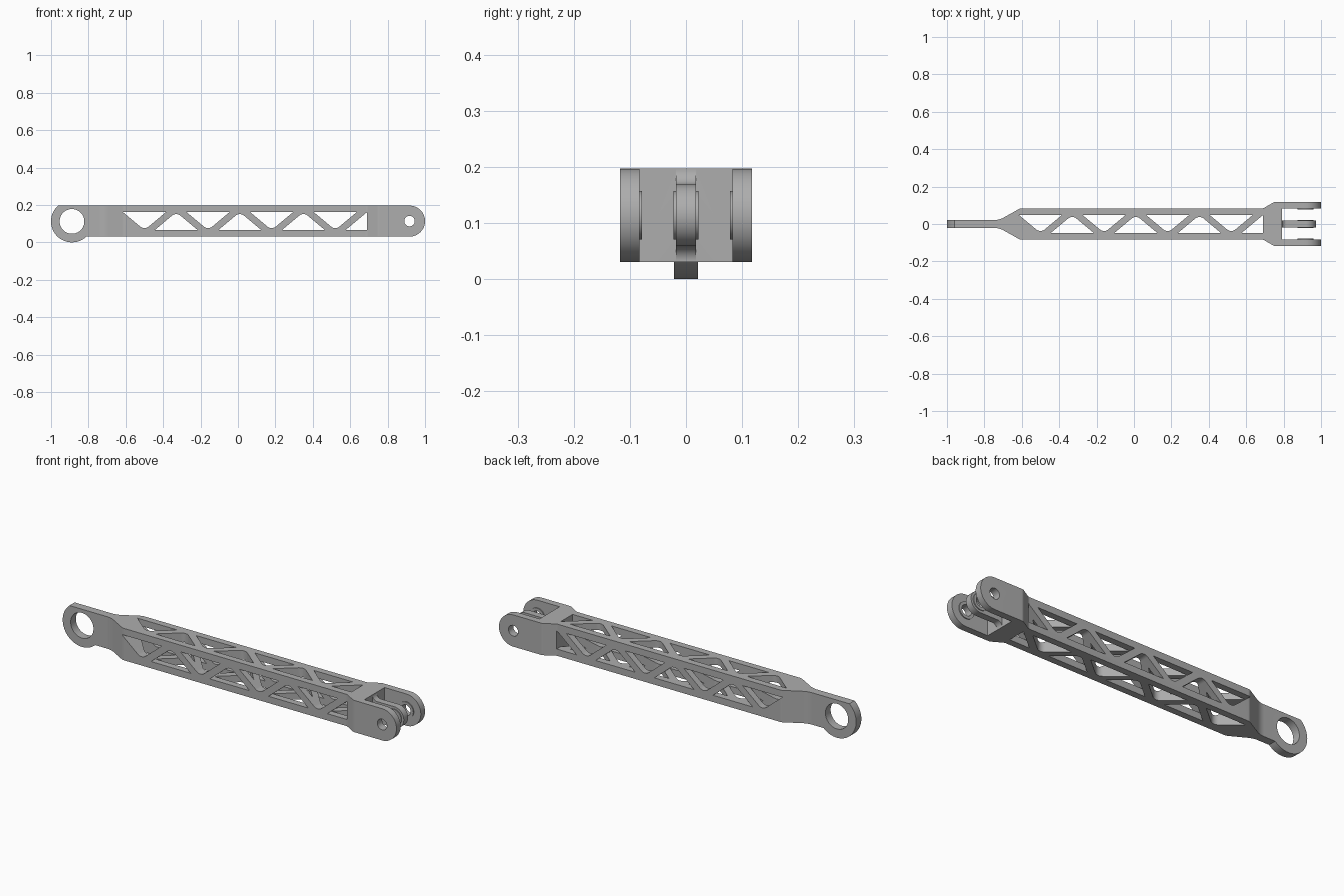
import bpy, bmesh, math
from mathutils import Vector

cube = bpy.data.objects.get("Cube")
if cube:
    bpy.data.objects.remove(cube, do_unlink=True)

MID = 0.1135                      # height of the link's centre line
PIN = (0.917, MID)                # fork pin centre
EYE = (-0.888, 0.112)             # ring centre

grey = bpy.data.materials.new("plain grey")
grey.use_nodes = True
colour = (0.42, 0.42, 0.42, 1)
grey.diffuse_color = colour
grey.node_tree.nodes["Principled BSDF"].inputs["Base Color"].default_value = colour


def arc(centre, r, start, end, n=32):
    angles = [math.radians(start + (end - start) * i / n) for i in range(n + 1)]
    return [(centre[0] + r * math.cos(a), centre[1] + r * math.sin(a)) for a in angles]


def circle(centre, r, n=48):
    return arc(centre, r, 0, 360, n)[:-1]


def fillet(points, n=8):
    """Round each (x, y, radius) corner of a closed outline."""
    out = []
    for i, (x, y, r) in enumerate(points):
        p = Vector((x, y))
        if not r:
            out.append((x, y))
            continue
        a = (Vector(points[i - 1][:2]) - p).normalized()
        b = (Vector(points[(i + 1) % len(points)][:2]) - p).normalized()
        half = a.angle(b) / 2
        centre = p + (a + b).normalized() * (r / math.sin(half))
        start = p + a * (r / math.tan(half)) - centre
        end = p + b * (r / math.tan(half)) - centre
        for k in range(n + 1):
            out.append(tuple(centre + start.lerp(end, k / n).normalized() * r))
    return out


def prism(name, outlines, lo, hi, axis):
    """Extrude closed outlines along y (side outlines) or z (plan outlines)."""
    bm = bmesh.new()
    for pts in outlines:
        place = (lambda u, v, t: (u, t, v)) if axis == "y" else (lambda u, v, t: (u, v, t))
        low = [bm.verts.new(place(u, v, lo)) for u, v in pts]
        high = [bm.verts.new(place(u, v, hi)) for u, v in pts]
        bm.faces.new(low)
        bm.faces.new(high)
        for i in range(len(pts)):
            j = (i + 1) % len(pts)
            bm.faces.new((low[i], low[j], high[j], high[i]))
    bmesh.ops.recalc_face_normals(bm, faces=bm.faces)
    mesh = bpy.data.meshes.new(name)
    bm.to_mesh(mesh)
    bm.free()
    mesh.materials.append(grey)
    obj = bpy.data.objects.new(name, mesh)
    bpy.context.collection.objects.link(obj)
    return obj


def combine(target, tool, operation):
    """Apply a boolean and drop the tool object."""
    mod = target.modifiers.new("combine", "BOOLEAN")
    mod.object, mod.operation, mod.solver = tool, operation, "EXACT"
    bpy.context.view_layer.objects.active = target
    bpy.ops.object.modifier_apply(modifier=mod.name)
    bpy.data.objects.remove(tool, do_unlink=True)


# Plan outline: tongue, tapered box and fork, mirrored across y
half_plan = [(-1.05, 0.0215, 0), (-0.72, 0.0215, 0.1), (-0.61, 0.083, 0.03),
             (0.69, 0.083, 0.03), (0.75, 0.118, 0.03), (1.05, 0.118, 0),
             (1.05, 0.083, 0), (0.79, 0.083, 0)]
plan = half_plan + [(x, -y, r) for x, y, r in reversed(half_plan)]
link = prism("link_arm", [fillet(plan)], -0.02, 0.24, "z")

# Side silhouette: round fork end, and a ring flattened along the top
silhouette = arc(PIN, 0.083, -90, 90) + arc(EYE, 0.112, 130.6, 312.9, 48)
combine(link, prism("silhouette", [silhouette], -0.2, 0.2, "y"), "INTERSECT")


# Truss openings: alternating triangles with rounded tips, and a closing triangle
def truss(mid):
    h, w = 0.048, 0.115
    shapes = []
    for k in range(7):
        x, s = -0.5 + 0.17 * k, (1 if k % 2 == 0 else -1)
        shapes.append(fillet([(x - w, mid + s * h, 0), (x + w, mid + s * h, 0),
                              (x, mid - s * h, 0.035)]))
    shapes.append([(0.575, mid - h), (0.69, mid - h), (0.69, mid + h)])
    return shapes


combine(link, prism("side_openings", truss(MID), -0.2, 0.2, "y"), "DIFFERENCE")
combine(link, prism("top_openings", truss(0), -0.1, 0.3, "z"), "DIFFERENCE")

# Centre lug, flared where it meets the fork wall
half_lug = [(0.77, 0.0825, 0), (0.79, 0.0825, 0), (0.79, 0.055, 0.027)]
lug = [(x, MID + z, r) for x, z, r in half_lug]
lug += [(x, z, 0) for x, z in arc(PIN, 0.055, 90, -90)]
lug += [(x, MID - z, r) for x, z, r in reversed(half_lug)]
combine(link, prism("centre_lug", [fillet(lug)], -0.0175, 0.0175, "y"), "UNION")

# Raised bosses on the lug and on the inner faces of the fork
for lo, hi in ((-0.022, 0.022), (0.078, 0.1), (-0.1, -0.078)):
    combine(link, prism("boss", [circle(PIN, 0.043)], lo, hi, "y"), "UNION")

# Pin hole and ring hole
holes = [circle(PIN, 0.028), circle(EYE, 0.066, 64)]
combine(link, prism("holes", holes, -0.2, 0.2, "y"), "DIFFERENCE")

# Smooth curves, crisp edges
bpy.ops.object.select_all(action="DESELECT")
link.select_set(True)
bpy.context.view_layer.objects.active = link
bpy.ops.object.shade_smooth_by_angle(angle=math.radians(25))
